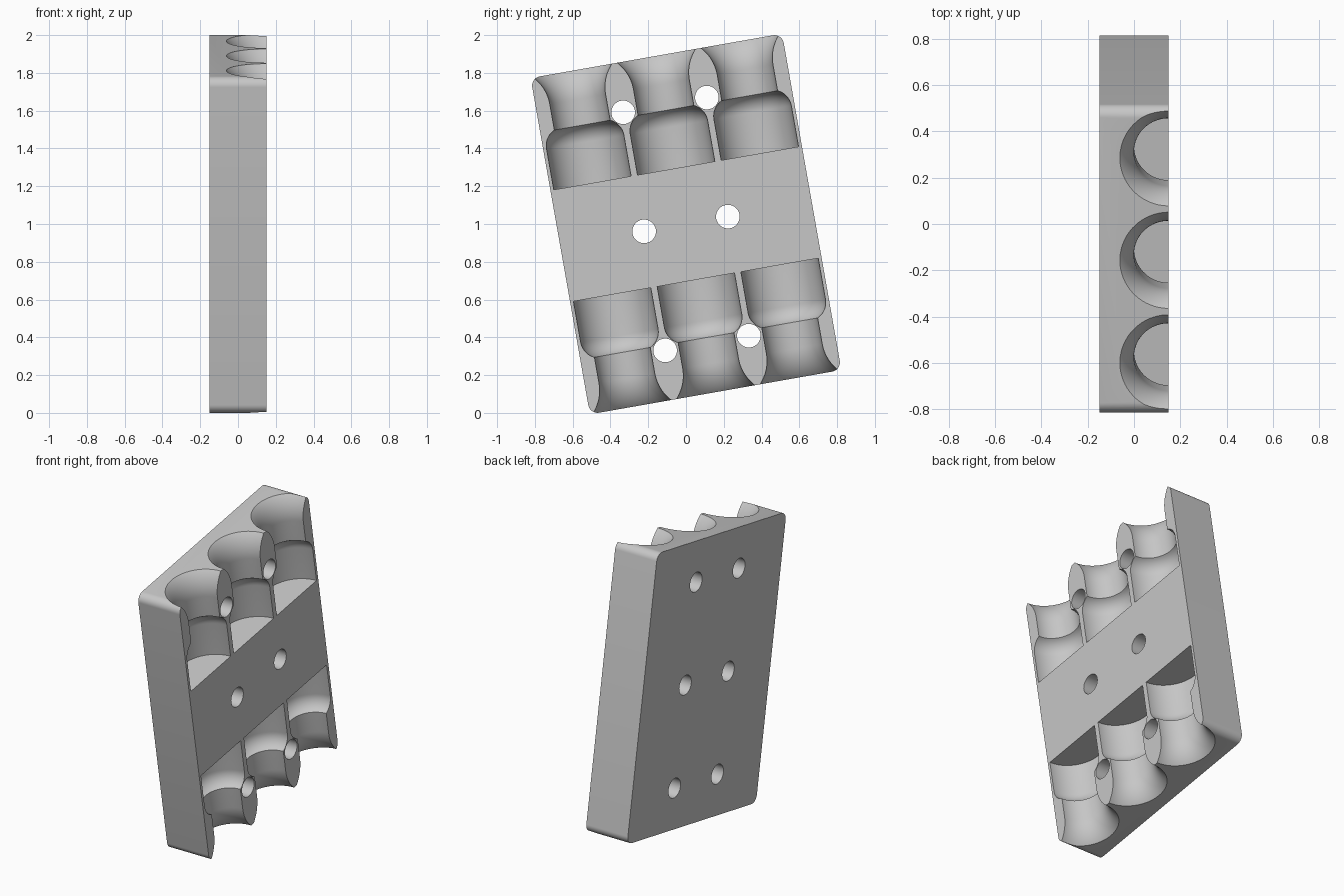
import bpy, bmesh, math
from mathutils import Matrix

cube = bpy.data.objects.get("Cube")
if cube:
    bpy.data.objects.remove(cube, do_unlink=True)

HALF_T, HALF_W, HALF_H = 0.15, 0.676, 0.904   # plate half sizes
CORNER = 0.05
PITCH = 0.45                                  # spacing of the pockets
R_WIDE, R_NECK, R_HOLE = 0.208, 0.15, 0.0625
FLOOR, SHOULDER, FLARE = 0.30, 0.52, 0.75     # heights along each pocket

grey = bpy.data.materials.new("plain grey")
grey.use_nodes = True
colour = (0.57, 0.57, 0.57, 1)
grey.diffuse_color = colour
grey.node_tree.nodes["Principled BSDF"].inputs["Base Color"].default_value = colour


def make_object(name, bm):
    bmesh.ops.recalc_face_normals(bm, faces=bm.faces[:])
    mesh = bpy.data.meshes.new(name)
    bm.to_mesh(mesh)
    bm.free()
    mesh.materials.append(grey)
    obj = bpy.data.objects.new(name, mesh)
    bpy.context.collection.objects.link(obj)
    return obj


def lathe(bm, profile, x, y, side, steps=72):
    """Closed turned solid about a vertical axis; side -1 turns it upside down."""
    rings = []
    for r, z in profile:
        angles = [2 * math.pi * (i + 0.5) / steps for i in range(steps)]
        rings.append([bm.verts.new((x + r * math.cos(a), y + r * math.sin(a), side * z))
                      for a in angles])
    for low, high in zip(rings, rings[1:]):
        for i in range(steps):
            j = (i + 1) % steps
            bm.faces.new((low[i], low[j], high[j], high[i]))
    bm.faces.new(rings[0][::-1])
    bm.faces.new(rings[-1])


def cut(target, cutter):
    mod = target.modifiers.new("cut", 'BOOLEAN')
    mod.operation, mod.solver, mod.object = 'DIFFERENCE', 'EXACT', cutter
    bpy.context.view_layer.objects.active = target
    bpy.ops.object.modifier_apply(modifier=mod.name)
    bpy.data.objects.remove(cutter, do_unlink=True)


# Plate with four rounded corners
bm = bmesh.new()
bmesh.ops.create_cube(bm, size=2, matrix=Matrix.Diagonal((HALF_T, HALF_W, HALF_H, 1)))
corners = [e for e in bm.edges if abs(e.verts[0].co.x - e.verts[1].co.x) > 0.1]
bmesh.ops.bevel(bm, geom=corners, offset=CORNER, segments=10, profile=0.5, affect='EDGES')
plate = make_object("holder_plate", bm)

# Bottle-shaped pockets: wide bore, rounded shoulder, neck, flared mouth
profile = [(R_WIDE, FLOOR)]
arc = 0.1
end = math.acos((R_NECK - R_WIDE + arc) / arc)
for i in range(11):
    a = end * i / 10
    profile.append((R_WIDE - arc + arc * math.cos(a), SHOULDER + arc * math.sin(a)))
bell = 0.225
for i in range(13):
    dz = (HALF_H + 0.01 - FLARE) * i / 12
    profile.append((R_NECK + bell - math.sqrt(bell ** 2 - dz ** 2), FLARE + dz))

bm = bmesh.new()
for side in (1, -1):
    for column in (-1, 0, 1):
        lathe(bm, profile, HALF_T, column * PITCH, side)
cut(plate, make_object("pocket_cutter", bm))

# Six screw holes through the plate
bm = bmesh.new()
for column in (-0.5, 0.5):
    for row in (-0.64, 0, 0.64):
        place = Matrix.Translation((0, column * PITCH, row)) @ Matrix.Rotation(math.pi / 2, 4, 'Y')
        bmesh.ops.create_cone(bm, cap_ends=True, segments=40, radius1=R_HOLE,
                              radius2=R_HOLE, depth=1, matrix=place)
cut(plate, make_object("hole_cutter", bm))

# Tilt the plate and stand it on the ground
plate.data.transform(Matrix.Translation((0, 0, 1)) @ Matrix.Rotation(math.radians(10), 4, 'X'))
bpy.ops.object.select_all(action='DESELECT')
plate.select_set(True)
bpy.context.view_layer.objects.active = plate
bpy.ops.object.shade_smooth_by_angle(angle=math.radians(30))
